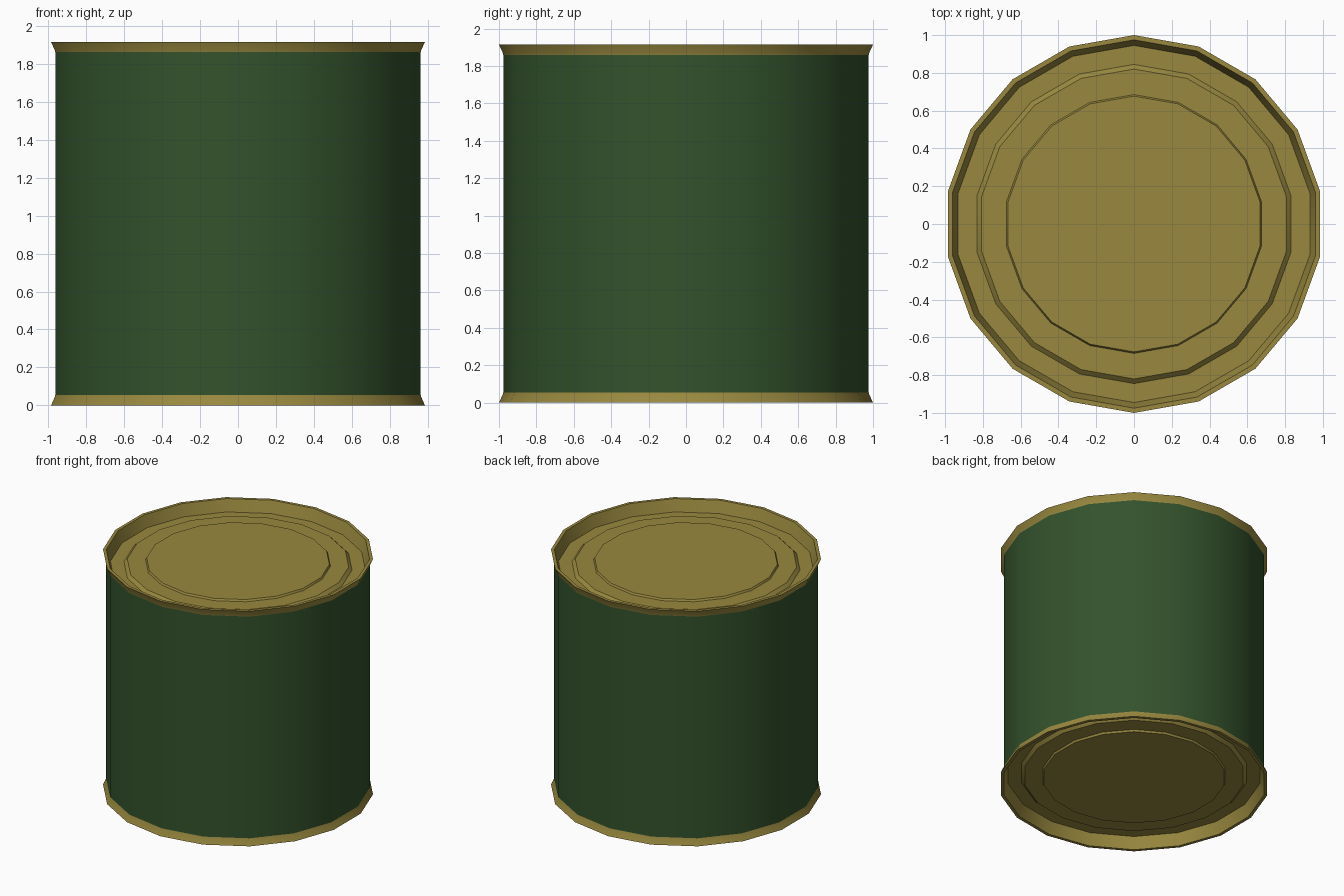
import bpy, bmesh
from math import sin, cos, pi

if "Cube" in bpy.data.objects:
    bpy.data.objects.remove(bpy.data.objects["Cube"])

SIDES = 18
HEIGHT = 1.915


def material(name, color):
    m = bpy.data.materials.new(name)
    m.diffuse_color = color
    m.use_nodes = True
    m.node_tree.nodes["Principled BSDF"].inputs["Base Color"].default_value = m.diffuse_color
    return m


def lathe(name, profile, mat, cap=False):
    """Revolve (radius, z) points, ordered bottom/outside first, around z."""
    bm = bmesh.new()
    rings = []
    for r, z in profile:
        rings.append([bm.verts.new((r * sin(2 * pi * i / SIDES), r * cos(2 * pi * i / SIDES), z))
                      for i in range(SIDES)])
    for a, b in zip(rings, rings[1:]):
        for i in range(SIDES):
            j = (i + 1) % SIDES
            bm.faces.new((a[i], b[i], b[j], a[j]))
    if cap:
        bm.faces.new(list(reversed(rings[-1])))
    bm.normal_update()
    mesh = bpy.data.meshes.new(name)
    bm.to_mesh(mesh)
    bm.free()
    mesh.materials.append(mat)
    obj = bpy.data.objects.new(name, mesh)
    bpy.context.collection.objects.link(obj)
    bpy.ops.object.select_all(action='DESELECT')
    obj.select_set(True)
    bpy.context.view_layer.objects.active = obj
    bpy.ops.object.shade_smooth_by_angle(angle=pi / 8.5)
    return obj


green = material("green_paint", (0.033, 0.085, 0.025, 1))
brass = material("brass_metal", (0.32, 0.25, 0.05, 1))

# Painted can wall
lathe("can_wall", [(0.977, 0.05), (0.977, HEIGHT - 0.05)], green)

# Flared rim, recessed channel and stepped lid: radius and depth below the rim
lid = [(0.977, 0.055), (0.979, 0.046), (1.0, 0.0), (0.975, 0.0), (0.945, 0.095),
       (0.845, 0.095), (0.82, 0.07), (0.685, 0.07), (0.677, 0.055)]
lathe("top_lid", [(r, HEIGHT - d) for r, d in lid], brass, cap=True)

# Matching bottom end, mirrored
bottom = lathe("bottom_lid", lid, brass, cap=True)
bottom.data.flip_normals()
